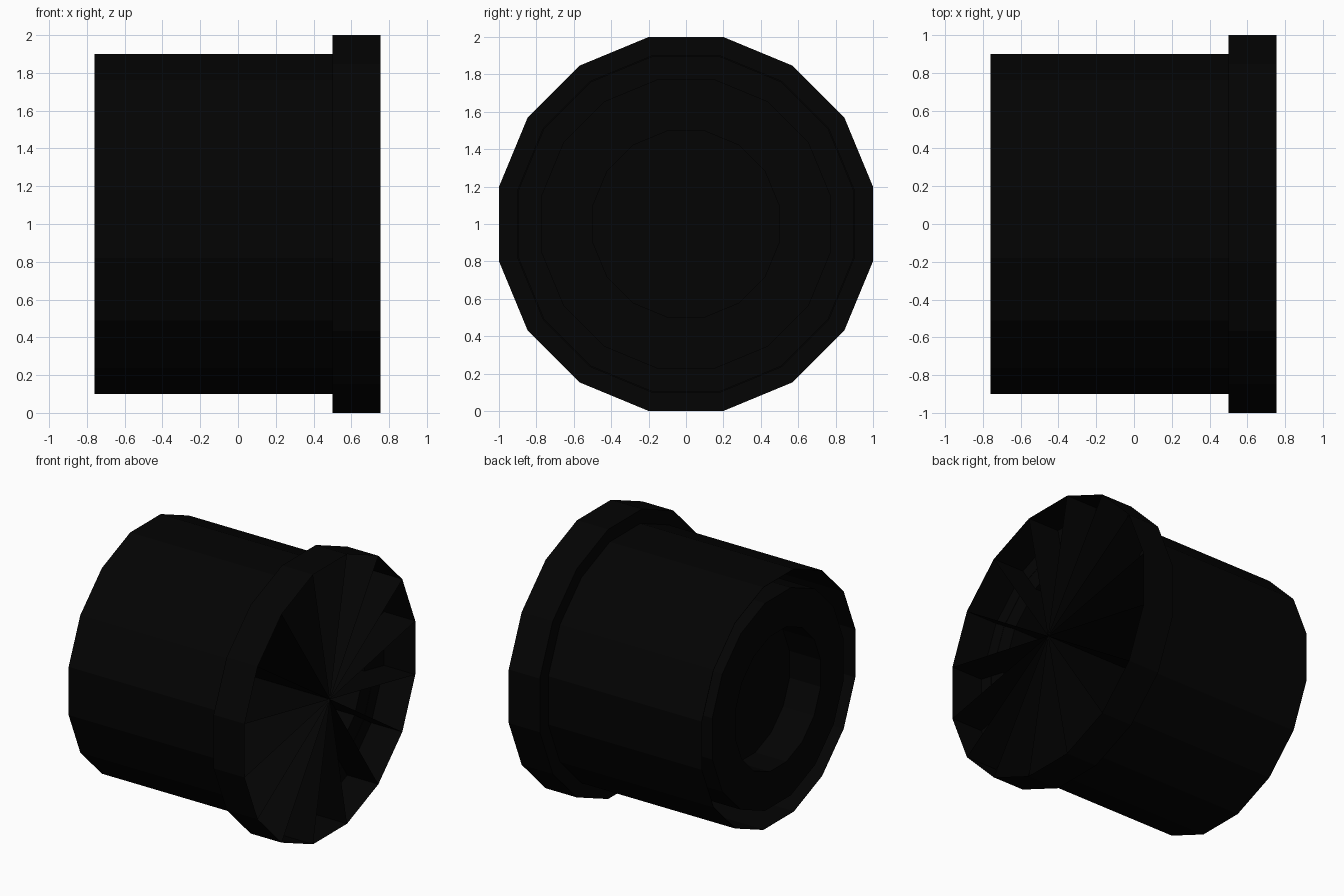
import bpy, bmesh, math

if "Cube" in bpy.data.objects:
    bpy.data.objects.remove(bpy.data.objects["Cube"], do_unlink=True)

SIDES = 16

# One matte black finish
black = bpy.data.materials.new("black")
black.use_nodes = True
colour = (0.001, 0.001, 0.001, 1)
black.diffuse_color = colour
shader = black.node_tree.nodes["Principled BSDF"]
shader.inputs["Base Color"].default_value = colour
shader.inputs["Roughness"].default_value = 0.8

# Half section as (x, flat radius): flange, thin sleeve, deep groove, core, bore
SECTION = [(0.755, 1.0), (0.5, 1.0), (0.5, 0.9), (-0.76, 0.9), (-0.76, 0.897),
           (0.5, 0.897), (0.5, 0.77), (-0.755, 0.77), (-0.755, 0.5),
           (-0.5, 0.5)]
# Half section of one rib: fills the flange and the core
RIB = [(0.755, 1.0), (0.5, 1.0), (0.5, 0.77), (-0.755, 0.77), (-0.755, 0.5),
       (-0.5, 0.5), (-0.5, 0.0), (0.755, 0.0)]


def section_verts(bm, step, points):
    """Place section points in the radial plane through one polygon corner."""
    angle = (step + 0.5) * math.tau / SIDES
    scale = 1 / math.cos(math.pi / SIDES)
    return [bm.verts.new((x, r * scale * math.cos(angle),
                          1 + r * scale * math.sin(angle))) for x, r in points]


def finish(name, bm):
    bmesh.ops.recalc_face_normals(bm, faces=bm.faces)
    mesh = bpy.data.meshes.new(name)
    bm.to_mesh(mesh)
    bm.free()
    mesh.materials.append(black)
    bpy.context.collection.objects.link(bpy.data.objects.new(name, mesh))


# Hollow shell, open at the flanged end
bm = bmesh.new()
columns = [section_verts(bm, i, SECTION) for i in range(SIDES)]
for i in range(SIDES):
    a, b = columns[i], columns[(i + 1) % SIDES]
    for k in range(len(SECTION) - 1):
        bm.faces.new((a[k], a[k + 1], b[k + 1], b[k]))
bm.faces.new([column[-1] for column in columns])
finish("flanged_shell", bm)

# Thin radial ribs inside the shell, one per corner
bm = bmesh.new()
for i in range(SIDES):
    bm.faces.new(section_verts(bm, i, RIB))
finish("radial_ribs", bm)
